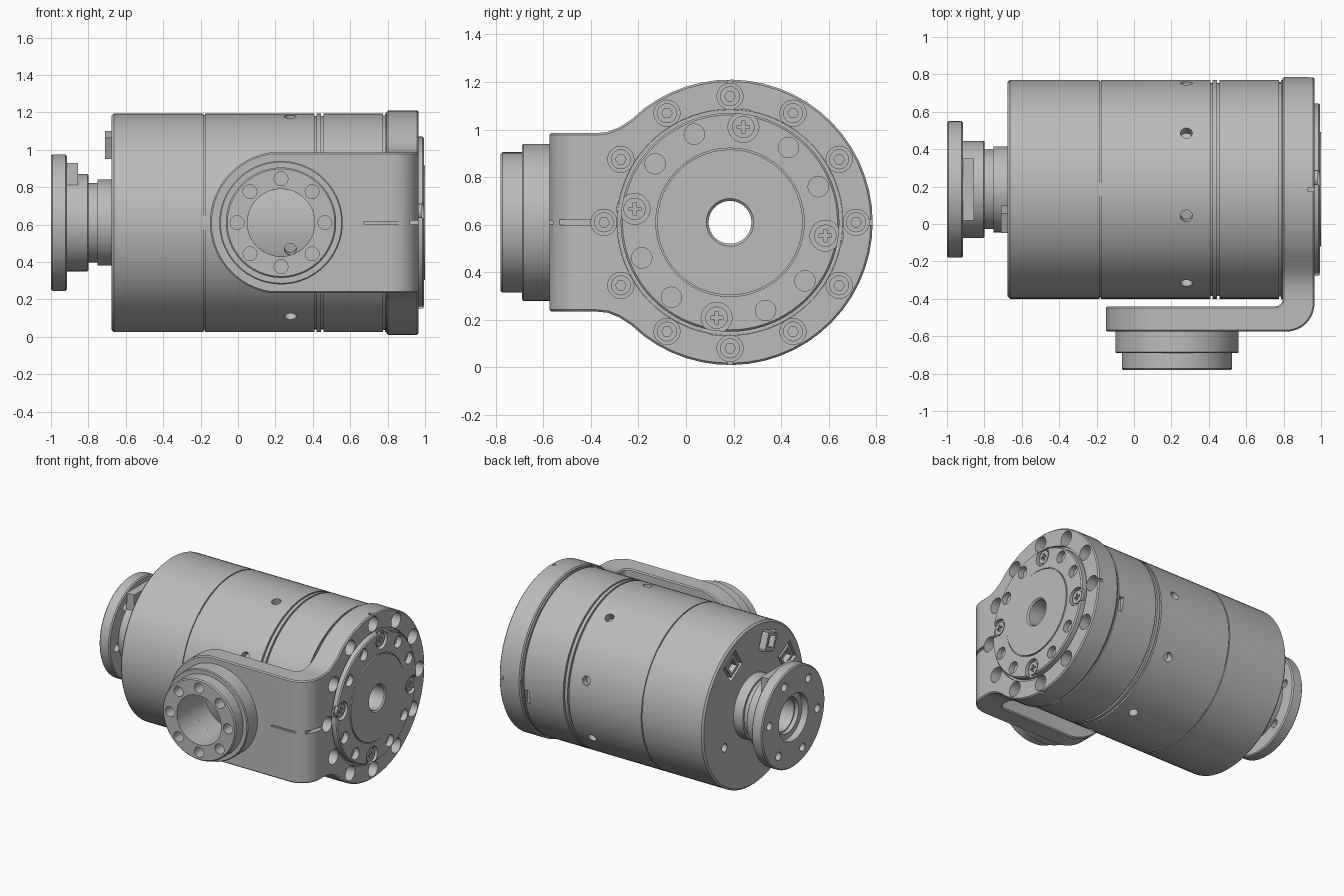
import bpy, bmesh, math
from mathutils import Matrix, Vector

if "Cube" in bpy.data.objects:
    bpy.data.objects.remove(bpy.data.objects["Cube"])

CY, CZ = 0.185, 0.61          # main axis, running along x
BX = 0.23                     # side boss axis, running along y
TAU = math.tau

steel = bpy.data.materials.new("light_grey_metal")
steel.use_nodes = True
GREY = (0.5, 0.5, 0.5, 1)
steel.diffuse_color = GREY
steel.node_tree.nodes["Principled BSDF"].inputs["Base Color"].default_value = GREY


def place(axis, h, u, v):
    return {"X": (h, u, v), "Y": (u, h, v), "Z": (u, v, h)}[axis]


def circle(r, u=CY, v=CZ, n=24, start=0, sweep=TAU):
    steps = n if sweep == TAU else n + 1
    return [(u + r * math.cos(start + sweep * i / n),
             v + r * math.sin(start + sweep * i / n)) for i in range(steps)]


def box2(u0, u1, v0, v1):
    return [(u0, v0), (u1, v0), (u1, v1), (u0, v1)]


def turn(points, degrees):
    """Rotate a y-z outline given relative to the main axis."""
    c, s = math.cos(math.radians(degrees)), math.sin(math.radians(degrees))
    return [(CY + u * c - v * s, CZ + u * s + v * c) for u, v in points]


def ring(r, degrees):
    a = math.radians(degrees)
    return CY + r * math.cos(a), CZ + r * math.sin(a)


def add_prism(bm, axis, outline, h0, h1, matrix=None):
    low = [bm.verts.new(place(axis, h0, *p)) for p in outline]
    high = [bm.verts.new(place(axis, h1, *p)) for p in outline]
    bm.faces.new(low)
    bm.faces.new(high)
    n = len(outline)
    for i in range(n):
        j = (i + 1) % n
        bm.faces.new((low[i], low[j], high[j], high[i]))
    if matrix:
        bmesh.ops.transform(bm, matrix=matrix, verts=low + high)


def finish(name, bm):
    bmesh.ops.recalc_face_normals(bm, faces=bm.faces)
    mesh = bpy.data.meshes.new(name)
    bm.to_mesh(mesh)
    bm.free()
    mesh.materials.append(steel)
    obj = bpy.data.objects.new(name, mesh)
    bpy.context.collection.objects.link(obj)
    return obj


def prisms(name, *items):
    bm = bmesh.new()
    for item in items:
        add_prism(bm, *item)
    return finish(name, bm)


def lathe(name, axis, profile, u, v, n=72):
    """Spin a closed (height, radius) loop around an axis."""
    bm = bmesh.new()
    loops = [[bm.verts.new(place(axis, h, *p)) for p in circle(r, u, v, n)] for h, r in profile]
    for a, b in zip(loops, loops[1:] + loops[:1]):
        for i in range(n):
            j = (i + 1) % n
            bm.faces.new((a[i], a[j], b[j], b[i]))
    return finish(name, bm)


def apply_modifier(obj, mod):
    bpy.context.view_layer.objects.active = obj
    bpy.ops.object.modifier_apply(modifier=mod.name)


def combine(obj, tool, operation="DIFFERENCE"):
    mod = obj.modifiers.new("cut", "BOOLEAN")
    mod.operation, mod.solver, mod.object = operation, "EXACT", tool
    mod.use_self = True
    apply_modifier(obj, mod)
    bpy.data.objects.remove(tool)


def groove(x, r, w, d):
    return [(x - w, r), (x - w, r - d), (x + w, r - d), (x + w, r)]


# Main housing with seams
R = 0.585
housing = lathe("housing", "X",
                [(-0.675, 0.09), (-0.675, R - 0.012), (-0.663, R)]
                + groove(-0.18, R, 0.004, 0.008) + groove(0.415, R, 0.006, 0.015)
                + groove(0.45, R, 0.006, 0.015) + groove(0.78, R, 0.005, 0.012)
                + [(0.795, R), (0.795, 0.474), (0.95, 0.474), (0.95, 0.09)], CY, CZ, 96)
axis_spin = Matrix.Translation(Vector((0, CY, CZ)))
cuts = []
for k in range(8):     # radial set-screw holes
    spin = axis_spin @ Matrix.Rotation(math.radians(14 + 45 * k), 4, "X")
    cuts.append(("Z", circle(0.032, 0.28, 0, 20), 0.53, 0.7, spin))
SOCKETS = (58, 111, 152)
for a in SOCKETS:      # connector pockets in the rear face
    cuts.append(("X", turn(box2(0.37, 0.52, -0.08, 0.08), a), -0.8, -0.59))
cuts.append(("X", circle(0.03, *ring(0.38, -29)), -0.8, -0.62))
cuts.append(("X", box2(0.735, 0.9, 0.46, 0.56), 0.735, 0.77))
combine(housing, prisms("housing_cutter", *cuts))

# Connectors seated in the pockets
for a, front in zip(SOCKETS, (-0.67, -0.71, -0.67)):
    plug = prisms("connector", ("X", turn(box2(0.385, 0.505, -0.055, 0.055), a), front, -0.58))
    combine(plug, prisms("plug_cutter", ("X", turn(box2(0.405, 0.485, -0.035, 0.035), a),
                                         front - 0.1, front + 0.04)))

# Rear neck and flange
lathe("rear_neck", "X", [(-0.92, 0.12), (-0.92, 0.255), (-0.915, 0.26), (-0.805, 0.26), (-0.8, 0.255),
                         (-0.8, 0.213), (-0.75, 0.213), (-0.75, 0.23), (-0.67, 0.23), (-0.67, 0.09),
                         (-0.8, 0.09), (-0.8, 0.12)], CY, CZ)
flange = lathe("rear_flange", "X", [(-1, 0.17), (-1, 0.357), (-0.992, 0.365), (-0.923, 0.365),
                                    (-0.915, 0.357), (-0.915, 0.13), (-0.95, 0.13), (-0.95, 0.17)], CY, CZ)
combine(flange, prisms("flange_cutter", *[("X", circle(0.03, *ring(0.28, 8 + 60 * k), 20), -1.1, -0.8)
                                          for k in range(6)]))
prisms("flange_key", ("X", box2(0.02, 0.35, 0.8, 0.93), -0.92, -0.855))

# Bracket: intersection of its three side outlines
elbow = circle(0.15, 0.815, -0.425, 12, -TAU / 4, TAU / 4)
inner = circle(0.04, 0.755, -0.4, 6, 0, -TAU / 4)
bracket = prisms("bracket", ("Z", [(-0.3, -0.575)] + elbow + [(0.965, 0.9), (0.795, 0.9)]
                             + inner + [(-0.3, -0.44)], -0.1, 1.4))
side = [(-0.7, 0.985), (-0.38, 0.985), (-0.33, 0.99), (-0.28, 1.01), (-0.23, 1.042)]
sweep = math.radians(127)
plate = side + circle(0.6, CY, CZ, 40, sweep, -2 * sweep) + [(u, 2 * CZ - v) for u, v in side[::-1]]
combine(bracket, prisms("plate_outline", ("X", plate, -0.5, 1.2)), "INTERSECT")
arm = circle(0.38, BX, CZ, 32, TAU / 4, TAU / 2) + [(0.6, 0.23), (0.7, -0.2), (1.2, -0.2),
                                                  (1.2, 1.5), (0.7, 1.5), (0.6, 0.99)]
combine(bracket, prisms("arm_outline", ("Y", arm, -0.8, 1.0)), "INTERSECT")
bevel = bracket.modifiers.new("edge", "BEVEL")
bevel.width, bevel.segments, bevel.angle_limit = 0.008, 1, math.radians(50)
apply_modifier(bracket, bevel)

SCREWS = (-8, 82, 172, 262)
cuts = [("X", circle(0.475, n=72), 0.7, 1.1), ("Y", circle(0.18, BX, CZ, 40), -0.7, -0.42)]
cuts += [("X", circle(0.055, *ring(0.53, 30 * k)), 0.86, 1.1) for k in range(12)]
cuts += [("X", circle(0.075, *ring(0.405, a)), 0.955, 1.1) for a in SCREWS]
cuts += [("X", turn(box2(0.585, 0.7, -0.011, 0.011), a), 0.93, 1.1) for a in (0, 90, 270)]
cuts += [("Y", box2(0.67, 0.9, 0.604, 0.616), -0.7, -0.56),
         ("Y", box2(0.92, 1.1, 0.599, 0.621), -0.7, -0.4)]
combine(bracket, prisms("bracket_cutter", *cuts))

# Socket bolts sunk in the bracket ring
for k in range(12):
    u, v = ring(0.53, 30 * k)
    bolt = prisms("ring_bolt", ("X", circle(0.042, u, v, 20), 0.855, 0.89))
    combine(bolt, prisms("hex_cutter", ("X", circle(0.022, u, v, 6), 0.87, 1.0)))

# Output disc with bolt holes and screw pockets
disc = lathe("output_disc", "X", [(0.94, 0.09), (0.94, 0.46), (0.987, 0.46), (0.995, 0.452), (0.995, 0.312),
                                  (0.988, 0.312), (0.988, 0.306), (1.0, 0.306), (1.0, 0.1),
                                  (0.99, 0.09)], CY, CZ)
cuts = [("X", circle(0.043, *ring(0.4, 22 + 90 * k + b), 20), 0.955, 1.1)
        for k in range(4) for b in (0, 30)]
cuts += [("X", circle(0.065, *ring(0.405, a)), 0.965, 1.1) for a in SCREWS]
combine(disc, prisms("disc_cutter", *cuts))

# Cross-head screws
w, t = 0.026, 0.007
cross = [(t, t), (t, w), (-t, w), (-t, t), (-w, t), (-w, -t),
         (-t, -t), (-t, -w), (t, -w), (t, -t), (w, -t), (w, t)]
for a in SCREWS:
    u, v = ring(0.405, a)
    screw = prisms("cross_screw", ("X", circle(0.047, u, v), 0.95, 0.985))
    combine(screw, prisms("cross_cutter", ("X", [(u + p, v + q) for p, q in cross], 0.972, 1.1)))

# Side boss
boss = lathe("side_boss", "Y", [(-0.57, 0.18), (-0.57, 0.33), (-0.684, 0.33), (-0.69, 0.324), (-0.69, 0.295),
                                (-0.772, 0.295), (-0.78, 0.287), (-0.78, 0.18)], BX, CZ)
cuts = []
for k in range(8):
    a = TAU * k / 8
    hole = circle(0.037, BX + 0.235 * math.cos(a), CZ + 0.235 * math.sin(a), 20)
    cuts.append(("Y", hole, -0.9, -0.66))
combine(boss, prisms("boss_cutter", *cuts))

# Smooth curved walls, keep edges crisp
for obj in bpy.context.collection.objects:
    if obj.type == "MESH" and obj.data.materials and obj.data.materials[0] == steel:
        bpy.ops.object.select_all(action="DESELECT")
        obj.select_set(True)
        bpy.context.view_layer.objects.active = obj
        bpy.ops.object.shade_smooth_by_angle(angle=math.radians(30))
